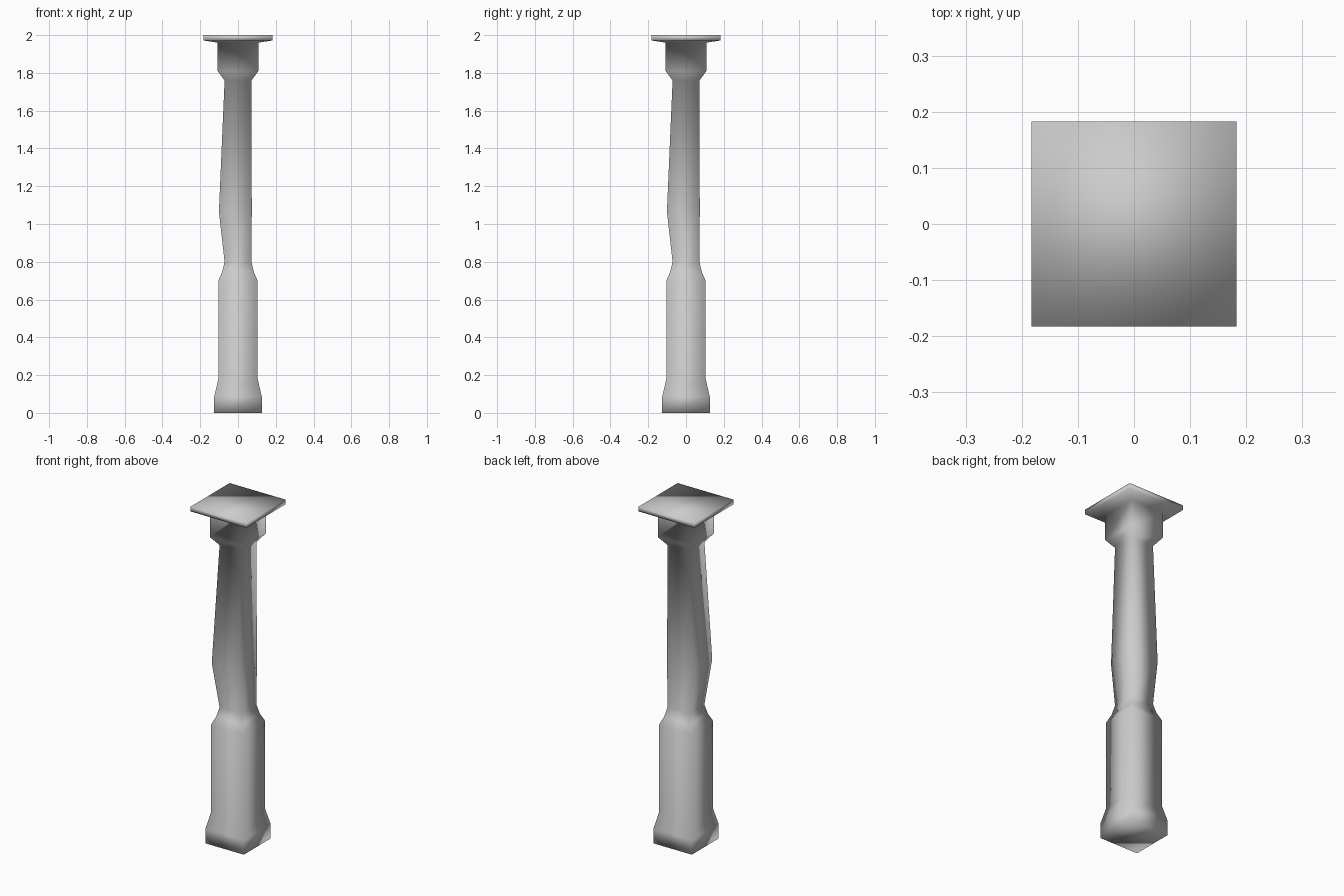
import bpy
import bmesh

cube = bpy.data.objects.get("Cube")
if cube:
    bpy.data.objects.remove(cube, do_unlink=True)

# Stone material
stone = bpy.data.materials.new("pale_grey_stone")
stone.use_nodes = True
colour = (0.6, 0.6, 0.6, 1.0)
stone.diffuse_color = colour
stone.node_tree.nodes["Principled BSDF"].inputs["Base Color"].default_value = colour

# Square sections from bottom to top: height, low side, high side
SECTIONS = [
    (0.0, -0.126, 0.126),      # foot
    (0.085, -0.126, 0.126),
    (0.18, -0.104, 0.104),     # pedestal
    (0.70, -0.104, 0.104),
    (0.745, -0.084, 0.084),    # neck
    (0.80, -0.071, 0.071),
    (1.065, -0.101, 0.073),    # shaft, swelling toward one corner
    (1.76, -0.071, 0.071),
    (1.81, -0.108, 0.108),     # capital
    (1.96, -0.108, 0.108),
    (1.972, -0.183, 0.183),    # top slab
    (2.0, -0.183, 0.183),
]


def square_ring(bm, z, lo, hi):
    return [bm.verts.new((x, y, z)) for x, y in ((lo, lo), (hi, lo), (hi, hi), (lo, hi))]


# Column: stack the sections and skin them
bm = bmesh.new()
rings = [square_ring(bm, *section) for section in SECTIONS]
for lower, upper in zip(rings, rings[1:]):
    for i in range(4):
        j = (i + 1) % 4
        bm.faces.new((lower[i], lower[j], upper[j], upper[i]))
bm.faces.new(rings[0][::-1])
bm.faces.new(rings[-1])
bmesh.ops.recalc_face_normals(bm, faces=bm.faces)
for face in bm.faces:
    face.smooth = True

mesh = bpy.data.meshes.new("column")
bm.to_mesh(mesh)
bm.free()
mesh.materials.append(stone)
column = bpy.data.objects.new("column", mesh)
bpy.context.collection.objects.link(column)
